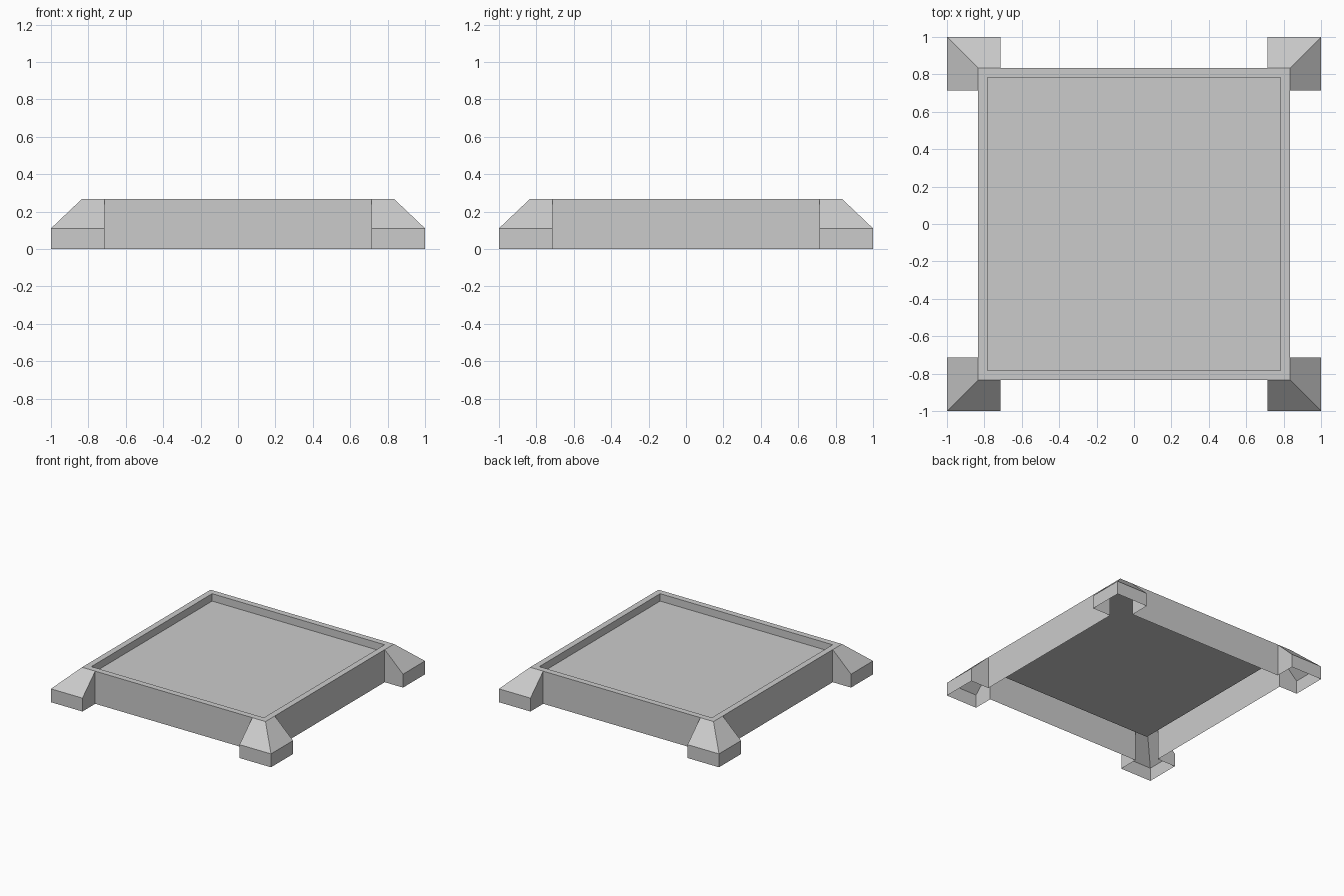
import bpy
import bmesh
from mathutils import Matrix, Vector
from math import pi

if "Cube" in bpy.data.objects:
    bpy.data.objects.remove(bpy.data.objects["Cube"])

# key distances from the centre and heights
OUT, WALL, RIM, FOOT = 1.0, 0.834, 0.784, 0.714
TOP, FLOOR, LEDGE = 0.268, 0.207, 0.11


def make(name, faces):
    """Build a thin-shell object from a list of polygons, welding shared corners."""
    bm = bmesh.new()
    for pts in faces:
        bm.faces.new([bm.verts.new(p) for p in pts])
    bmesh.ops.remove_doubles(bm, verts=bm.verts, dist=1e-4)
    mesh = bpy.data.meshes.new(name)
    bm.to_mesh(mesh)
    bm.free()
    obj = bpy.data.objects.new(name, mesh)
    bpy.context.collection.objects.link(obj)
    return obj


def turn(pts, i):
    """Rotate points by i quarter turns about z."""
    rot = Matrix.Rotation(i * pi / 2, 3, 'Z')
    return [rot @ Vector(p) for p in pts]


# tray: outer walls (open behind the feet), flat rim, recess sides and floor
side = [
    [(-FOOT, -WALL, 0), (FOOT, -WALL, 0), (FOOT, -WALL, TOP), (-FOOT, -WALL, TOP)],
    [(-WALL, -WALL, TOP), (-FOOT, -WALL, TOP), (FOOT, -WALL, TOP),
     (WALL, -WALL, TOP), (RIM, -RIM, TOP), (-RIM, -RIM, TOP)],
    [(-RIM, -RIM, TOP), (RIM, -RIM, TOP), (RIM, -RIM, FLOOR), (-RIM, -RIM, FLOOR)],
]
tray = [turn(f, i) for i in range(4) for f in side]
tray.append([(-RIM, -RIM, FLOOR), (RIM, -RIM, FLOOR), (RIM, RIM, FLOOR), (-RIM, RIM, FLOOR)])
make("tray", tray)

# corner feet: hollow shells, modelled as one half and mirrored over the diagonal
half = [
    [(FOOT, -OUT, 0), (OUT, -OUT, 0), (OUT, -OUT, LEDGE), (FOOT, -OUT, LEDGE)],
    [(FOOT, -OUT, LEDGE), (OUT, -OUT, LEDGE), (WALL, -WALL, TOP), (FOOT, -WALL, TOP)],
    [(FOOT, -WALL, 0), (FOOT, -OUT, 0), (FOOT, -OUT, LEDGE), (FOOT, -WALL, TOP)],
]
foot = half + [[(-y, -x, z) for x, y, z in reversed(f)] for f in half]
for i, place in enumerate(("front_right", "back_right", "back_left", "front_left")):
    make("foot_" + place, [turn(f, i) for f in foot])
